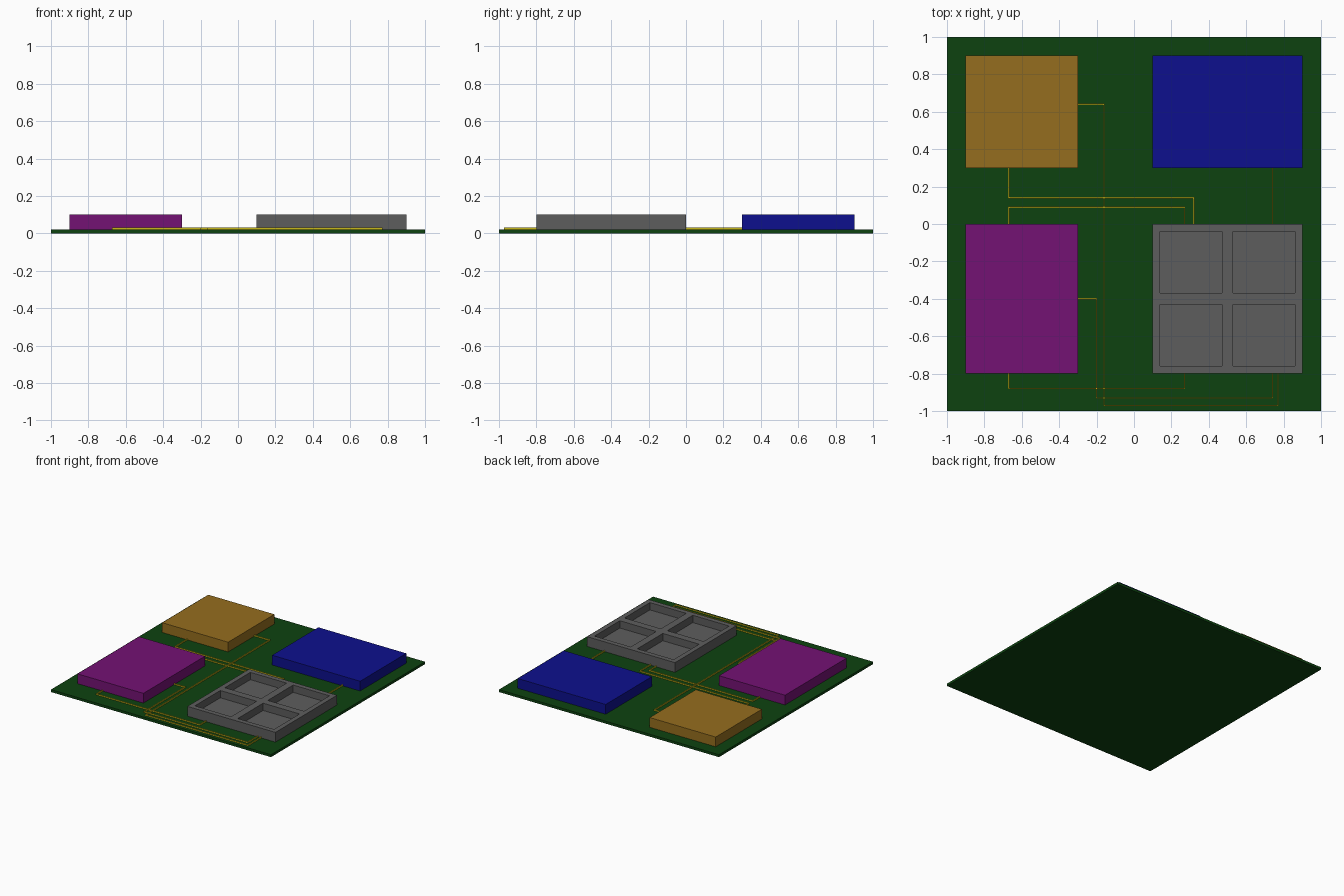
import bpy
import bmesh
from mathutils import Vector

if "Cube" in bpy.data.objects:
    bpy.data.objects.remove(bpy.data.objects["Cube"])

BOARD_TOP = 0.02
CHIP_TOP = 0.10
POCKET_FLOOR = 0.04


def material(name, rgb):
    mat = bpy.data.materials.new(name)
    mat.diffuse_color = (*rgb, 1.0)
    mat.use_nodes = True
    mat.node_tree.nodes["Principled BSDF"].inputs["Base Color"].default_value = mat.diffuse_color
    return mat


def finish(bm, name, mat):
    bmesh.ops.remove_doubles(bm, verts=bm.verts[:], dist=1e-5)
    bmesh.ops.recalc_face_normals(bm, faces=bm.faces[:])
    mesh = bpy.data.meshes.new(name)
    bm.to_mesh(mesh)
    bm.free()
    mesh.materials.append(mat)
    obj = bpy.data.objects.new(name, mesh)
    bpy.context.collection.objects.link(obj)
    return obj


def quad(bm, *points):
    bm.faces.new([bm.verts.new(p) for p in points])


def box(name, x0, x1, y0, y1, z0, z1, mat):
    bm = bmesh.new()
    bmesh.ops.create_cube(bm, size=1)
    bmesh.ops.scale(bm, vec=(x1 - x0, y1 - y0, z1 - z0), verts=bm.verts[:])
    bmesh.ops.translate(bm, vec=((x0 + x1) / 2, (y0 + y1) / 2, (z0 + z1) / 2), verts=bm.verts[:])
    return finish(bm, name, mat)


def tray(name, xs, ys, z0, z1, floor, mat):
    """Block on a cell grid; cells with odd column and row become pockets."""
    bm = bmesh.new()
    for i, (a, b) in enumerate(zip(xs, xs[1:])):
        for j, (c, d) in enumerate(zip(ys, ys[1:])):
            corners = [(a, c), (b, c), (b, d), (a, d)]
            pocket = i % 2 and j % 2
            quad(bm, *[(*p, floor if pocket else z1) for p in corners])
            quad(bm, *[(*p, z0) for p in corners])
            for k in range(4):
                p, q = corners[k], corners[(k + 1) % 4]
                outer = ((p[0] == q[0] and p[0] in (xs[0], xs[-1]))
                         or (p[1] == q[1] and p[1] in (ys[0], ys[-1])))
                if pocket or outer:
                    low = floor if pocket else z0
                    quad(bm, (*p, low), (*q, low), (*q, z1), (*p, z1))
    return finish(bm, name, mat)


def trace(name, points, mat, width=0.007, z0=BOARD_TOP, z1=0.03):
    """Flat mitred strip following right-angled points."""
    pts = [Vector(p) for p in points]
    dirs = [(q - p).normalized() for p, q in zip(pts, pts[1:])]
    bm = bmesh.new()
    rings = []
    for i, p in enumerate(pts):
        normals = [Vector((-d.y, d.x)) for d in dirs[max(i - 1, 0):i + 1]]
        side = (normals[0] if len(normals) == 1 else normals[0] + normals[1]) * width / 2
        rings.append([bm.verts.new((*(p + side * s), z))
                      for s, z in ((1, z0), (-1, z0), (-1, z1), (1, z1))])
    for r, s in zip(rings, rings[1:]):
        for k in range(4):
            bm.faces.new((r[k], r[(k + 1) % 4], s[(k + 1) % 4], s[k]))
    bm.faces.new(rings[0])
    bm.faces.new(rings[-1])
    return finish(bm, name, mat)


green = material("board_green", (0.004, 0.055, 0.005))
gold = material("chip_gold", (0.30, 0.155, 0.013))
blue = material("chip_blue", (0.004, 0.005, 0.27))
purple = material("chip_purple", (0.175, 0.006, 0.175))
grey = material("chip_grey", (0.11, 0.11, 0.11))
yellow = material("trace_yellow", (0.60, 0.50, 0.01))

# Board and solid chips
box("board", -1, 1, -1, 1, 0, BOARD_TOP, green)
box("gold_chip", -0.9, -0.3, 0.3, 0.9, BOARD_TOP, CHIP_TOP, gold)
box("blue_chip", 0.1, 0.9, 0.3, 0.9, BOARD_TOP, CHIP_TOP, blue)
box("purple_chip", -0.9, -0.3, -0.8, 0, BOARD_TOP, CHIP_TOP, purple)

# Large chip with four square pockets
tray("pocketed_chip", [0.1, 0.14, 0.47, 0.53, 0.86, 0.9],
     [-0.8, -0.76, -0.43, -0.37, -0.04, 0.0], BOARD_TOP, CHIP_TOP, POCKET_FLOOR, grey)

# Circuit traces between the chips
paths = {
    "trace_gold_side": [(-0.3, 0.64), (-0.16, 0.64), (-0.16, -0.97), (0.77, -0.97), (0.77, -0.8)],
    "trace_gold_front": [(-0.67, 0.3), (-0.67, 0.14), (0.32, 0.14), (0.32, 0)],
    "trace_purple_back": [(-0.67, 0), (-0.67, 0.09), (0.27, 0.09), (0.27, 0)],
    "trace_purple_side": [(-0.3, -0.4), (-0.2, -0.4), (-0.2, -0.93), (0.74, -0.93), (0.74, -0.8)],
    "trace_purple_front": [(-0.67, -0.8), (-0.67, -0.88), (0.27, -0.88), (0.27, -0.8)],
    "trace_blue_front": [(0.74, 0.3), (0.74, 0)],
}
for name, points in paths.items():
    trace(name, points, yellow)
